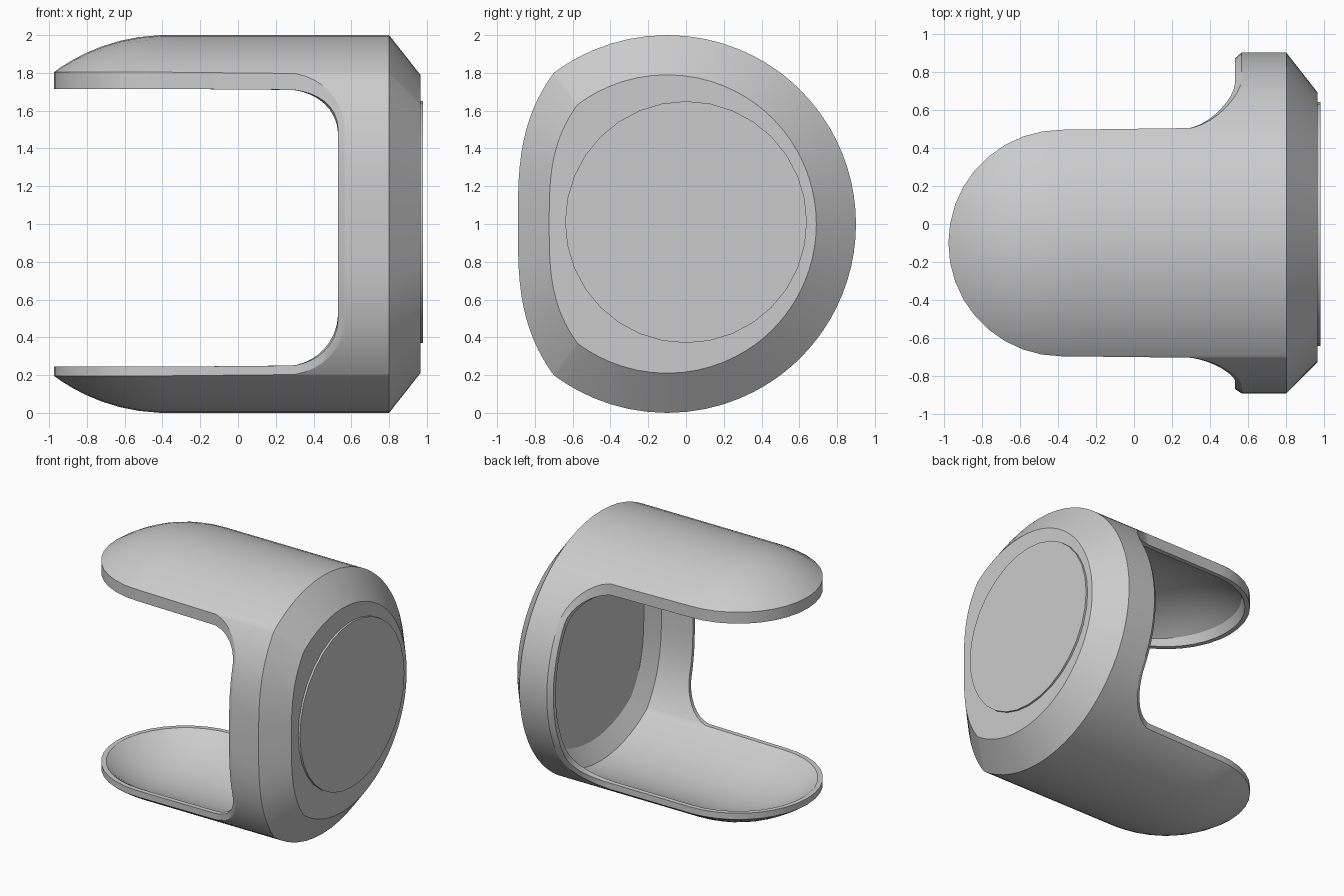
import bpy, bmesh
from math import sin, cos, pi, sqrt, hypot, radians
from mathutils import Vector

cube = bpy.data.objects.get("Cube")
if cube:
    bpy.data.objects.remove(cube)

CY, CZ = -0.1, 1.0          # centre of the body's cross-section
DOME_X, DOME_R = -0.38, 0.595
BASE_X, END_X, FLOOR_X = 0.8, 0.965, 0.88
WALL = 0.94                 # inner surface as a share of the outer
ROWS = 16

grey = bpy.data.materials.new("light_grey")
grey.use_nodes = True
grey.diffuse_color = (0.6, 0.6, 0.6, 1)
grey.node_tree.nodes["Principled BSDF"].inputs["Base Color"].default_value = (0.6, 0.6, 0.6, 1)


def finish(bm, name):
    bmesh.ops.recalc_face_normals(bm, faces=bm.faces)
    mesh = bpy.data.meshes.new(name)
    bm.to_mesh(mesh)
    bm.free()
    mesh.materials.append(grey)
    obj = bpy.data.objects.new(name, mesh)
    bpy.context.collection.objects.link(obj)
    bpy.ops.object.select_all(action="DESELECT")
    obj.select_set(True)
    bpy.context.view_layer.objects.active = obj
    bpy.ops.object.shade_smooth_by_angle(angle=radians(30))


def corner(h):
    """How far a height lies into the rounded corner of the side opening."""
    return min(1, max(0, (abs(h) - 0.5) / 0.3))


# Columns around the cross-section: (y offset, z offset, start x, corner weight)
def tongue(sign):
    cols = []
    for i in range(19):
        a = sign * (-pi / 2 + pi * i / 18)
        dy = DOME_R * sin(a)
        cols.append((dy, sign * sqrt(1 - dy * dy), DOME_X - DOME_R * cos(a), 1))
    return cols


def side(sign):
    cols = []
    for i in range(33):
        h = sign * 0.797 * cos(pi * i / 32)
        dy = sqrt(1 - h * h) if sign > 0 else -0.6 - 0.19 * (1 - (abs(h) / 0.8) ** 3.1)
        w = corner(h)
        cols.append((dy, h, 0.25 + 0.315 * sqrt(1 - w * w), w))
    return cols


columns = tongue(1) + side(1) + tongue(-1) + side(-1)


def surface(col, t, scale=1):
    """Point on the shell: straight along x, domed at the tongue tips."""
    dy, dz, x0, w = col
    x = x0 + (BASE_X - x0) * t ** 1.4
    if x < DOME_X:
        dx = x - DOME_X
        dz = (1 if dz > 0 else -1) * sqrt(1 - min(hypot(dx, dy), 0.6) ** 2)
        x = DOME_X + dx * scale
    return Vector((x, CY + dy * scale, CZ + dz * scale))


def lip(col, inner):
    """Edge of the side opening: drops on the tongues, juts out on the cup."""
    w = col[3]
    outer = surface(col, 0)
    p = surface(col, 0, WALL) if inner else outer.copy()
    drop = 0.11 if col[1] > 0 else 0.06
    squeeze = 1 - (1 - WALL) * (1 - w) if inner else 1
    p.x -= 0.035 * sqrt(1 - w * w)
    p.z = CZ + (outer.z - CZ) * (1 - drop * w) * squeeze
    if not inner:
        p.y = CY + (p.y - CY) * (1 - 0.03 * (1 - w))
    return p


def flat_end(x, scale):
    return [Vector((x, CY + c[0] * scale, CZ + c[1] * scale)) for c in columns]


# Body: one loft from the outer end, along the shell, over the lip and back inside
loops = [flat_end(END_X, 0.79)]
loops += [[surface(c, k / ROWS) for c in columns] for k in range(ROWS, -1, -1)]
loops += [[lip(c, inner) for c in columns] for inner in (False, True)]
loops += [[surface(c, k / ROWS, WALL) for c in columns] for k in range(1, ROWS + 1)]
loops += [flat_end(FLOOR_X, 0.81)]

bm = bmesh.new()
rings = [[bm.verts.new(p) for p in loop] for loop in loops]
n = len(columns)
for a, b in zip(rings, rings[1:]):
    for i in range(n):
        j = (i + 1) % n
        bm.faces.new((a[i], a[j], b[j], b[i]))
bm.faces.new(rings[0])
bm.faces.new(rings[-1])
finish(bm, "body_shell")

# Round plate on the closed end
bm = bmesh.new()
rim = [(0.64 * cos(2 * pi * i / 32), 1.01 + 0.64 * sin(2 * pi * i / 32)) for i in range(32)]
back, front = ([bm.verts.new((x, y, z)) for y, z in rim] for x in (0.96, 0.98))
for i in range(32):
    j = (i + 1) % 32
    bm.faces.new((back[i], back[j], front[j], front[i]))
bm.faces.new(back)
bm.faces.new(front)
finish(bm, "end_plate")
